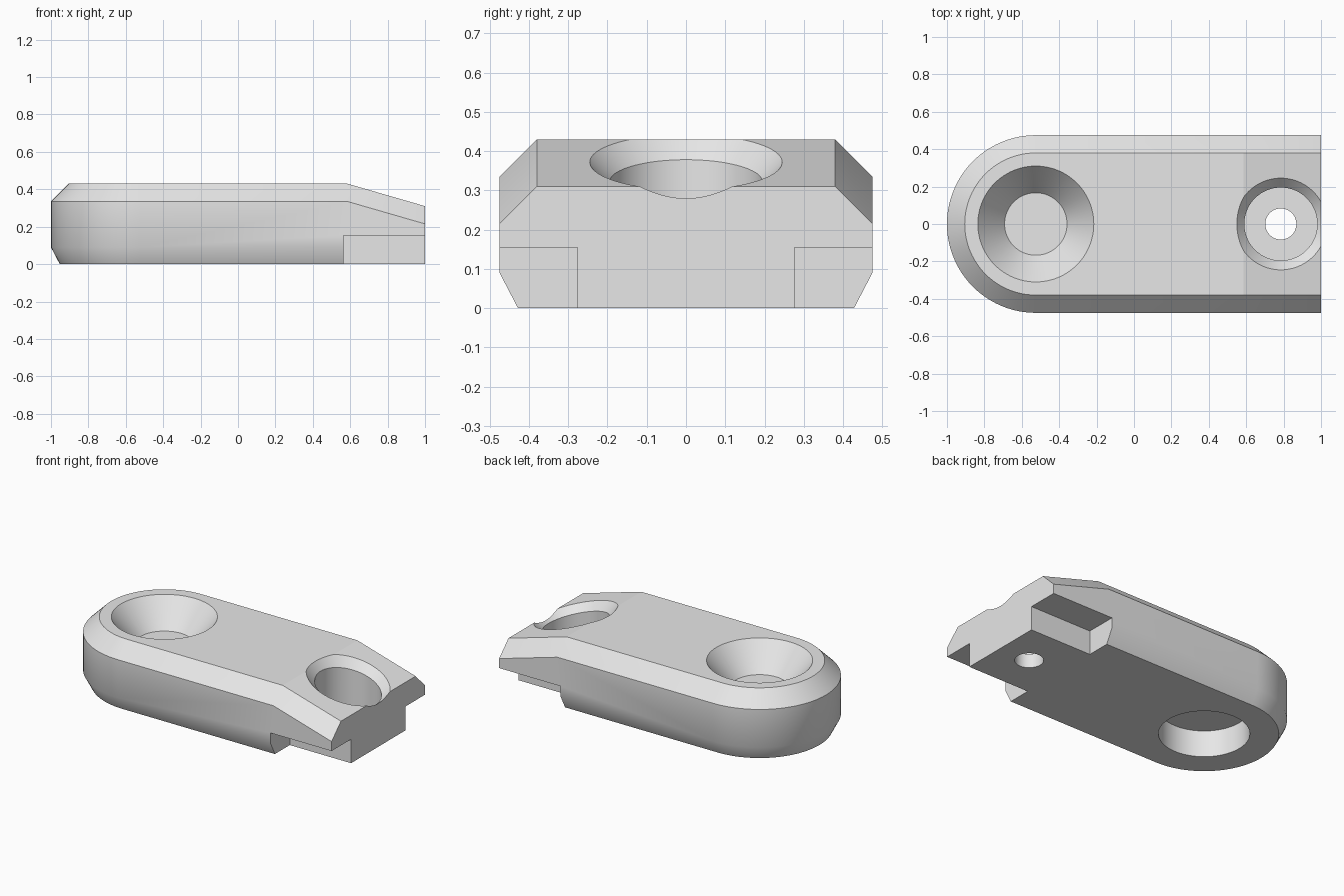
import bpy, bmesh, math

if "Cube" in bpy.data.objects:
    bpy.data.objects.remove(bpy.data.objects["Cube"])

GREY = bpy.data.materials.new("plain grey")
GREY.diffuse_color = (0.8, 0.8, 0.8, 1)
GREY.use_nodes = True
GREY.node_tree.nodes["Principled BSDF"].inputs["Base Color"].default_value = GREY.diffuse_color

R, CX, SX, DROP = 0.475, -0.525, 0.585, 0.12   # half width, arc centre, slope start, end drop
SLOPE = DROP / (1 - SX)


def make_object(name, bm):
    bmesh.ops.recalc_face_normals(bm, faces=bm.faces)
    me = bpy.data.meshes.new(name)
    bm.to_mesh(me)
    bm.free()
    ob = bpy.data.objects.new(name, me)
    bpy.context.collection.objects.link(ob)
    return ob


def lathe(name, cx, profile, slope=0, n=96):
    """Closed turned solid; profile rows are (radius, z, follows_slope)."""
    bm = bmesh.new()
    rings = []
    for r, z, tilt in profile:
        ring = []
        for i in range(n):
            a = 2 * math.pi * i / n
            x = r * math.cos(a)
            ring.append(bm.verts.new((cx + x, r * math.sin(a), z - (slope * x if tilt else 0))))
        rings.append(ring)
    for a, b in zip(rings, rings[1:]):
        for i in range(n):
            j = (i + 1) % n
            bm.faces.new((a[i], a[j], b[j], b[i]))
    bm.faces.new(rings[0])
    bm.faces.new(rings[-1])
    return make_object(name, bm)


def box(name, lo, hi):
    bm = bmesh.new()
    bmesh.ops.create_cube(bm, size=1)
    for v in bm.verts:
        v.co = [(l + h) / 2 + c * (h - l) for l, h, c in zip(lo, hi, v.co)]
    return make_object(name, bm)


# body: rounded-end outline stacked in four levels, top two dropping at the square end
bm = bmesh.new()
levels = []
for inset, z, drops in ((0.047, 0, 0), (0, 0.09, 0), (0, 0.335, 1), (0.095, 0.43, 1)):
    r = R - inset
    end_z = z - DROP * drops
    pts = [(1, r, end_z), (SX, r, z)]
    for i in range(49):
        a = math.pi / 2 + math.pi * i / 48
        pts.append((CX + r * math.cos(a), r * math.sin(a), z))
    pts += [(SX, -r, z), (1, -r, end_z)]
    levels.append([bm.verts.new(p) for p in pts])
for a, b in zip(levels, levels[1:]):
    for i in range(len(a) - 1):
        bm.faces.new((a[i], a[i + 1], b[i + 1], b[i]))
top = levels[-1]
bm.faces.new(levels[0])
bm.faces.new(top[1:-1])
bm.faces.new((top[0], top[1], top[-2], top[-1]))
bm.faces.new([l[0] for l in levels] + [l[-1] for l in reversed(levels)])
body = make_object("mounting_block", bm)
body.data.materials.append(GREY)

# cutters: countersink, underside bore, stepped screw hole, two corner notches
cutters = [
    lathe("countersink", CX, [(0.167, 0.26, 0), (0.352, 0.48, 0)]),
    lathe("underside_bore", CX, [(0.262, -0.1, 0), (0.262, 0.17, 0)]),
    lathe("screw_hole", 0.785, [(0.083, -0.1, 0), (0.083, 0.09, 0), (0.195, 0.09, 0),
                                (0.195, 0.322, 1), (0.345, 0.472, 1)], SLOPE),
    box("notch_back", (0.563, 0.277, -0.1), (1.1, 0.6, 0.154)),
    box("notch_front", (0.563, -0.6, -0.1), (1.1, -0.277, 0.154)),
]
bpy.context.view_layer.objects.active = body
body.select_set(True)
for c in cutters:
    c.hide_render = True
    m = body.modifiers.new(c.name, 'BOOLEAN')
    m.operation, m.solver, m.object = 'DIFFERENCE', 'EXACT', c
    bpy.ops.object.modifier_apply(modifier=m.name)
    bpy.data.objects.remove(c, do_unlink=True)

# smooth walls, crisp corners and a crisp slope line
bpy.ops.object.shade_smooth_by_angle(angle=math.radians(30))
me = body.data
for e in me.edges:
    if all(abs(me.vertices[v].co.x - SX) < 1e-3 and me.vertices[v].co.z > 0.42 for v in e.vertices):
        e.use_edge_sharp = True
